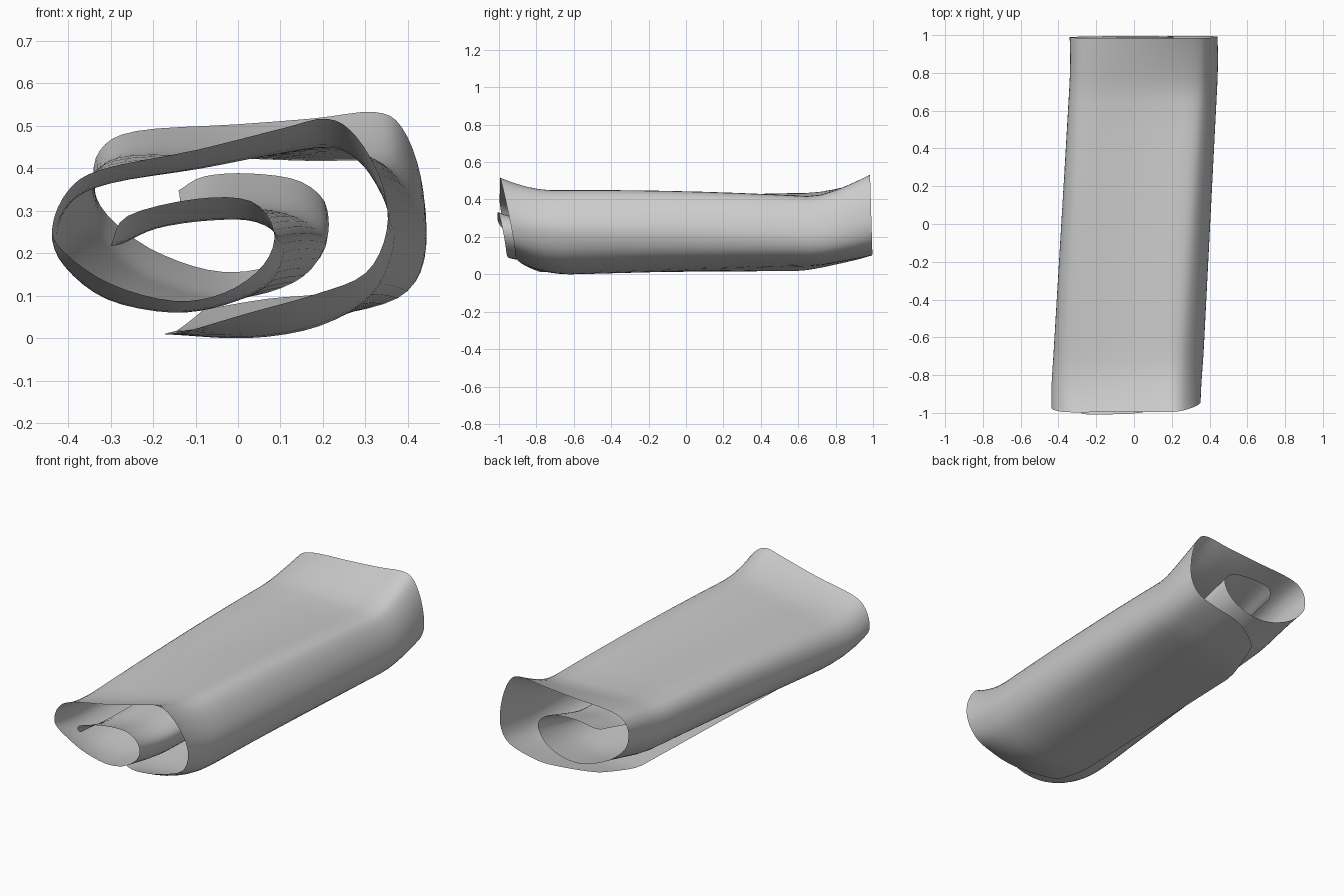
import bpy, bmesh
from mathutils import Vector

if "Cube" in bpy.data.objects:
    bpy.data.objects.remove(bpy.data.objects["Cube"])

# Spiral cross-sections (x, z) from inner edge to outer flap: front rim, body, back rim
FRONT = [(-.30, .225), (-.26, .295), (-.10, .335), (.03, .33), (.085, .26), (.06, .18),
         (-.03, .115), (-.15, .095), (-.30, .135), (-.41, .21), (-.437, .27), (-.40, .355),
         (-.32, .405), (-.10, .45), (.10, .50), (.21, .524), (.28, .48), (.34, .37),
         (.35, .26), (.30, .16), (.18, .11), (.02, .065), (-.13, .02)]
BODY = [(-.27, .23), (-.19, .265), (-.07, .283), (.04, .28), (.105, .23), (.075, .14),
        (-.03, .085), (-.16, .065), (-.31, .095), (-.405, .17), (-.43, .245), (-.395, .325),
        (-.30, .37), (-.09, .405), (.09, .44), (.22, .455), (.295, .41), (.352, .31),
        (.362, .22), (.31, .11), (.19, .033), (.02, .003), (-.18, .015)]
BACK = [(-.14, .355), (-.08, .388), (.03, .395), (.15, .375), (.21, .31), (.16, .22),
        (.05, .17), (-.07, .168), (-.21, .22), (-.31, .30), (-.34, .37), (-.325, .45),
        (-.24, .495), (0, .511), (.18, .525), (.32, .54), (.385, .505), (.43, .39),
        (.438, .25), (.38, .16), (.22, .115), (.07, .10), (-.08, .075)]
STEPS = 4


def smooth_curve(points):
    """Catmull-Rom curve through the points."""
    p = [Vector(q) for q in points]
    p = [2 * p[0] - p[1]] + p + [2 * p[-1] - p[-2]]
    out = []
    for i in range(1, len(p) - 2):
        a, b, c, d = p[i - 1:i + 3]
        for s in range(STEPS):
            t = s / STEPS
            out.append(.5 * (2 * b + (c - a) * t + (2 * a - 5 * b + 4 * c - d) * t * t
                             + (3 * b - a - 3 * c + d) * t ** 3))
    out.append(p[-2])
    return out


front, body, back = map(smooth_curve, (FRONT, BODY, BACK))
count = len(front)
near = [0, .02, .05, .08, .12, .16, .21, .27, .34]
stations = near + [.5, .7, .9, 1.1, 1.3, 1.5] + [2 - d for d in reversed(near)]

# Loft the rolled sheet along y: slow twist in the body, upturned ends, rounded corners
bm = bmesh.new()
rows = []
for d in stations:
    wf = max(0, 1 - d / .30) ** 2
    wb = max(0, 1 - (2 - d) / .32) ** 1.3
    wm = 1 - wf - wb
    row = []
    for k in range(count):
        f, m, b = front[k], body[k], back[k]
        flap = max(0, 1 - (count - 1 - k) / 8)
        edge = flap ** 2 * .13                                 # outer flap corner
        edge += max(0, 1 - k / 4) ** 2 * .05                   # inner corner
        inner = .035 * min(1, max(0, 1 - (k - 24) / 10))       # inner roll sticks out
        y0 = -.90 - .2 * f.y + .05 * f.x + edge - inner
        y1 = 1.0 - .03 * b.y - edge
        y = y0 + (y1 - y0) * d / 2
        # body turns from its front shape to a lowered, flatter back shape
        t = (y + .75) / 1.5
        upper = min(1, max(0, (b.y - .25) / .25))
        lowered = b.y - .05 - .12 * (b.y - .08) + upper * (.02 - .12 * b.x)
        mx = m.x + (b.x - .06 * flap - m.x) * t
        mz = m.y + (lowered - m.y) * t
        mz += .03 * max(0, 1 - (y / .75) ** 2) * mz
        row.append(bm.verts.new((f.x * wf + b.x * wb + mx * wm, y,
                                 f.y * wf + b.y * wb + mz * wm)))
    rows.append(row)
for r, s in zip(rows, rows[1:]):
    for k in range(count - 1):
        bm.faces.new((r[k], r[k + 1], s[k + 1], s[k]))
bmesh.ops.recalc_face_normals(bm, faces=bm.faces)

# The outer side of the roll faces outward (top panel looks up)
bm.normal_update()
top = max(bm.faces, key=lambda q: q.normal.z ** 2 * q.calc_center_median().z)
if top.normal.z < 0:
    bmesh.ops.reverse_faces(bm, faces=bm.faces)

# Stand on the floor
low = min(v.co.z for v in bm.verts)
for v in bm.verts:
    v.co.z -= low

for face in bm.faces:
    face.smooth = True
mesh = bpy.data.meshes.new("rolled_sheet")
bm.to_mesh(mesh)
bm.free()
obj = bpy.data.objects.new("rolled_sheet", mesh)
bpy.context.collection.objects.link(obj)
